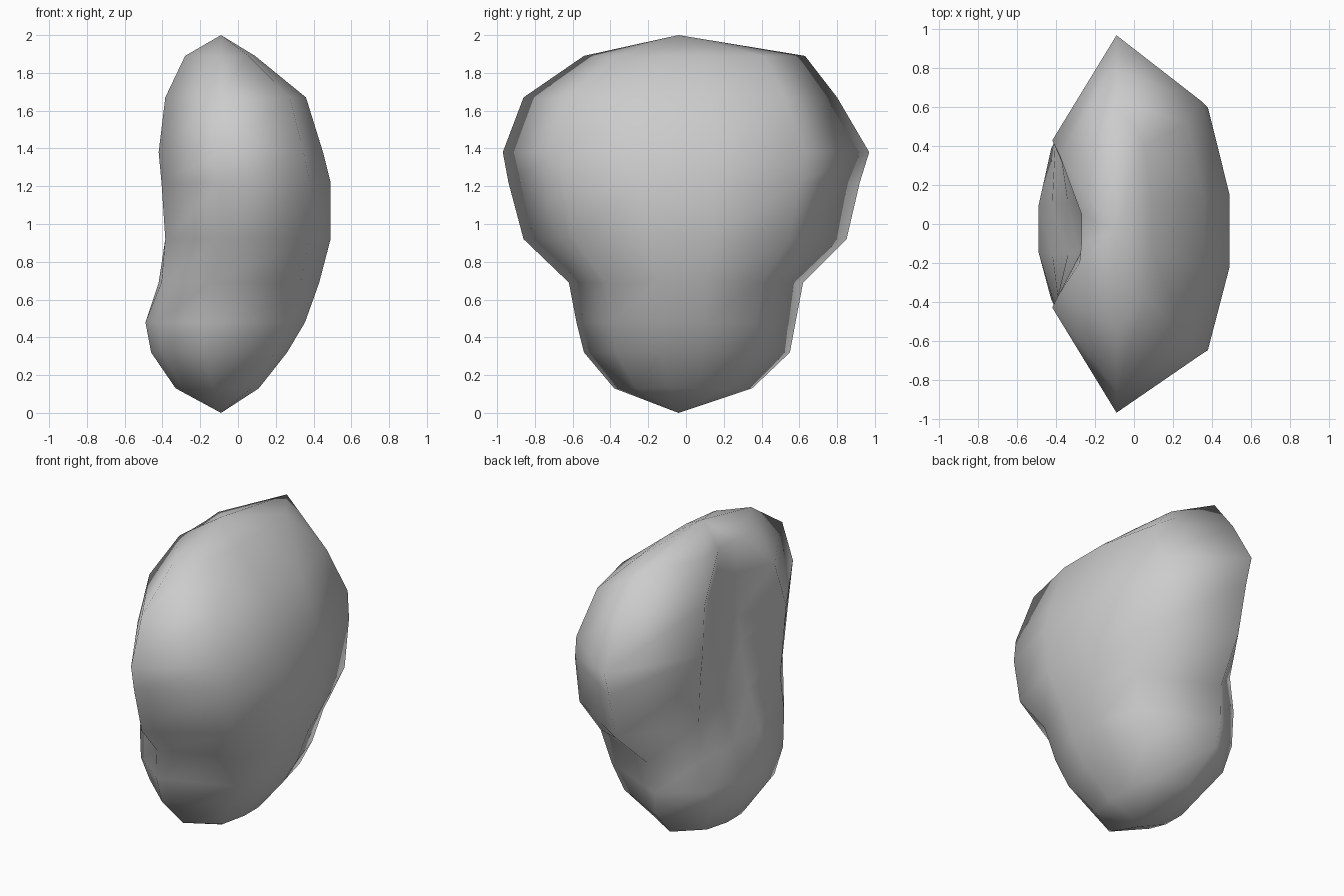
import bpy, bmesh

if "Cube" in bpy.data.objects:
    bpy.data.objects.remove(bpy.data.objects["Cube"])

# Ring profile: z, ridge x, front y, back y, right x, left lobe x, left lobe y, left centre x
RINGS = [
    (0.13, -0.13, -0.38, 0.35, 0.11, -0.29, 0.20, -0.33),
    (0.32, -0.17, -0.54, 0.55, 0.26, -0.405, 0.33, -0.46),
    (0.48, -0.18, -0.58, 0.58, 0.355, -0.425, 0.39, -0.49),
    (0.69, -0.15, -0.62, 0.62, 0.43, -0.405, 0.43, -0.42),
    (0.92, -0.09, -0.86, 0.85, 0.49, -0.385, 0.42, -0.34),
    (1.22, -0.09, -0.94, 0.92, 0.49, -0.405, 0.43, -0.28),
    (1.38, -0.09, -0.97, 0.97, 0.45, -0.42, 0.43, -0.265),
    (1.67, -0.09, -0.86, 0.80, 0.36, -0.385, 0.36, -0.27),
    (1.89, -0.09, -0.54, 0.63, 0.09, -0.28, 0.20, -0.27),
]
POLE_X = -0.09


def ring_points(z, xm, yf, yb, xr, xl, yl, xc):
    xs = POLE_X + (xr - POLE_X) * 0.81
    yc = 0.25 * yl + 0.02
    return [(xm, yb, z), (xl, yl, z), (xc, yc - 0.02, z), (xc, -yc - 0.03, z),
            (xl, -yl, z), (xm, yf, z), (xs, yf * 0.69, z), (xr, yf * 0.24, z),
            (xr, yb * 0.17, z), (xs, yb * 0.65, z)]


# Stone body: lofted rings closed with a pole at each end
bm = bmesh.new()
loops = [[bm.verts.new(p) for p in ring_points(*r)] for r in RINGS]
n = len(loops[0])
for a, b in zip(loops, loops[1:]):
    for i in range(n):
        j = (i + 1) % n
        bm.faces.new((a[i], a[j], b[j], b[i]))
for loop, z in ((loops[0], 0.0), (loops[-1], 2.0)):
    pole = bm.verts.new((POLE_X, -0.04, z))
    for i in range(n):
        bm.faces.new((loop[i], loop[(i + 1) % n], pole))
bmesh.ops.recalc_face_normals(bm, faces=bm.faces)
for f in bm.faces:
    f.smooth = True

mesh = bpy.data.meshes.new("stone_body")
bm.to_mesh(mesh)
bm.free()
stone = bpy.data.objects.new("stone_body", mesh)
bpy.context.collection.objects.link(stone)

# Plain grey stone colour
grey = bpy.data.materials.new("stone_grey")
grey.diffuse_color = (0.6, 0.6, 0.6, 1)
grey.use_nodes = True
grey.node_tree.nodes["Principled BSDF"].inputs["Base Color"].default_value = grey.diffuse_color
mesh.materials.append(grey)
